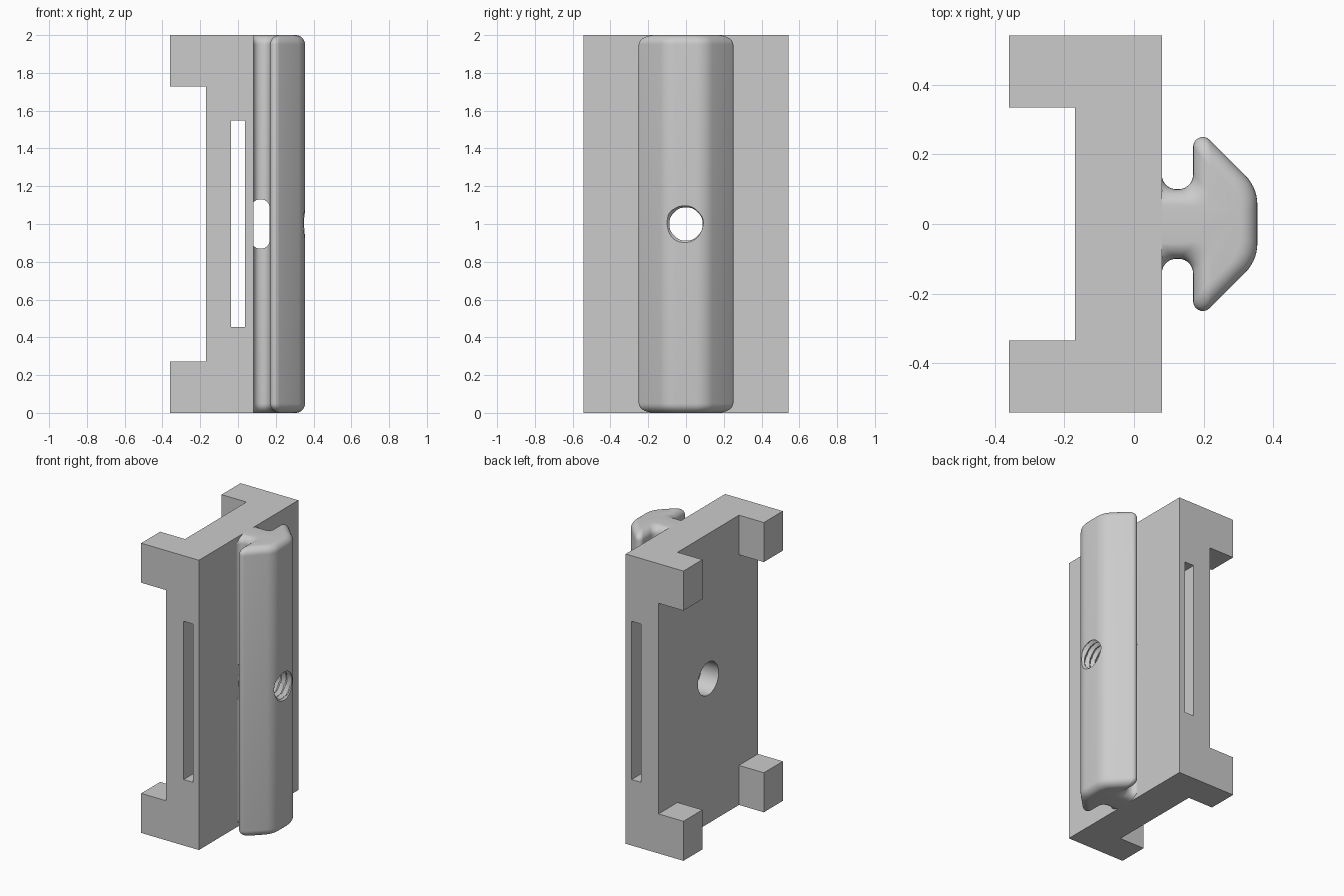
import bpy, bmesh, math
from mathutils import Vector

if "Cube" in bpy.data.objects:
    bpy.data.objects.remove(bpy.data.objects["Cube"])

grey = bpy.data.materials.new("plain grey")
grey.use_nodes = True
GREY = (0.6, 0.6, 0.6, 1)
grey.diffuse_color = GREY
grey.node_tree.nodes["Principled BSDF"].inputs["Base Color"].default_value = GREY


def loft(name, rings):
    """Closed solid through rings with equal point counts."""
    bm = bmesh.new()
    rows = [[bm.verts.new(p) for p in ring] for ring in rings]
    n = len(rows[0])
    for a, b in zip(rows, rows[1:]):
        for i in range(n):
            j = (i + 1) % n
            bm.faces.new((a[i], a[j], b[j], b[i]))
    bm.faces.new(rows[0][::-1])
    bm.faces.new(rows[-1])
    bmesh.ops.recalc_face_normals(bm, faces=bm.faces)
    mesh = bpy.data.meshes.new(name)
    bm.to_mesh(mesh)
    bm.free()
    mesh.materials.append(grey)
    obj = bpy.data.objects.new(name, mesh)
    bpy.context.collection.objects.link(obj)
    return obj


def box(name, x, y, z):
    return loft(name, [[(x[0], y[0], h), (x[1], y[0], h), (x[1], y[1], h), (x[0], y[1], h)]
                       for h in z])


def cut(target, cutter):
    cutter.hide_render = True
    mod = target.modifiers.new("cut", 'BOOLEAN')
    mod.operation = 'DIFFERENCE'
    mod.solver = 'EXACT'
    mod.object = cutter
    bpy.ops.object.select_all(action='DESELECT')
    bpy.context.view_layer.objects.active = target
    target.select_set(True)
    bpy.ops.object.modifier_apply(modifier=mod.name)
    bpy.data.objects.remove(cutter)


def offset(points, d):
    """Move every edge of a counter-clockwise outline inwards by d."""
    out = []
    for i, p in enumerate(points):
        u = (p - points[i - 1]).normalized()
        v = (points[(i + 1) % len(points)] - p).normalized()
        nu, nv = Vector((-u.y, u.x)), Vector((-v.y, v.x))
        out.append(p + (nu + nv) * d / (1 + nu.dot(nv)))
    return out


def rounded(points, radii, steps=7):
    """Replace corners by arcs; a zero radius keeps the corner."""
    out = []
    for i, (p, r) in enumerate(zip(points, radii)):
        if r == 0:
            out.append(p)
            continue
        u = (points[i - 1] - p).normalized()
        v = (points[(i + 1) % len(points)] - p).normalized()
        half = u.angle(v) / 2
        c = p + (u + v).normalized() * r / math.sin(half)
        a, b = (p + w * r / math.tan(half) - c for w in (u, v))
        start = math.atan2(a.y, a.x)
        sweep = math.atan2(a.x * b.y - a.y * b.x, a.dot(b))
        for k in range(steps + 1):
            t = start + sweep * k / steps
            out.append(c + r * Vector((math.cos(t), math.sin(t))))
    return out


# Base plate with four corner feet, side slot and screw hole
plate = box("mounting_plate", (-0.36, 0.081), (-0.542, 0.542), (0, 2))
cut(plate, box("channel", (-1, -0.17), (-0.335, 0.335), (-1, 3)))
cut(plate, box("side_channel", (-1, -0.17), (-1, 1), (0.273, 1.727)))
cut(plate, box("slot", (-0.036, 0.036), (-1, 1), (0.455, 1.548)))
circle = [(0.113 * math.cos(math.tau * i / 48), 1 + 0.113 * math.sin(math.tau * i / 48))
          for i in range(48)]
cut(plate, loft("screw_hole", [[(x, y, z) for y, z in circle] for x in (-0.5, 0.5)]))

# Arrow-shaped rail, with its ends rounded by shrinking the outline
R = 0.05
half = [(0.355, 0.105), (0.17, 0.29), (0.17, 0.1), (0.08, 0.1), (0.08, 0.3), (-0.06, 0.3)]
outline = [Vector(p) for p in half] + [Vector((x, -y)) for x, y in half[::-1]]


def rail_ring(t, top):
    d = R * (1 - math.cos(t))
    tip = 0.028 * (1 - 0.9 * d / R)
    radii = [0.12, tip, 0.042, 0.042, 0, 0]
    height = R * (1 - math.sin(t))
    return [(p.x, p.y, 2 - height if top else height)
            for p in rounded(offset(outline, d), radii + radii[::-1])]


angles = [math.pi / 2 * k / 7 for k in range(8)]
rail = loft("arrow_rail", [rail_ring(t, False) for t in angles[::-1]]
            + [rail_ring(t, True) for t in angles])
cut(rail, box("trim", (-1, 0.0805), (-1, 1), (-1, 3)))

# Rounded window through the neck of the rail
window = rounded([Vector(p) for p in ((0.07, 0.87), (0.168, 0.87), (0.168, 1.13), (0.07, 1.13))],
                 [0.045] * 4)
cut(rail, loft("neck_window", [[(p.x, y, p.y) for p in window] for y in (-0.2, 0.2)]))

# Threaded screw hole
PITCH, SEGMENTS, ROWS = 0.042, 32, 8
rings = []
for k in range(ROWS * 8 + 1):
    x = 0.06 + PITCH * k / ROWS
    ring = []
    for i in range(SEGMENTS):
        phase = (k / ROWS - i / SEGMENTS) % 1
        r = 0.087 + 0.021 * (1 - abs(2 * phase - 1))
        a = math.tau * i / SEGMENTS
        ring.append((x, r * math.cos(a), 1 + r * math.sin(a)))
    rings.append(ring)
cut(rail, loft("thread", rings))

for obj in (plate, rail):
    bpy.ops.object.select_all(action='DESELECT')
    bpy.context.view_layer.objects.active = obj
    obj.select_set(True)
    bpy.ops.object.shade_smooth_by_angle(angle=math.radians(30))
